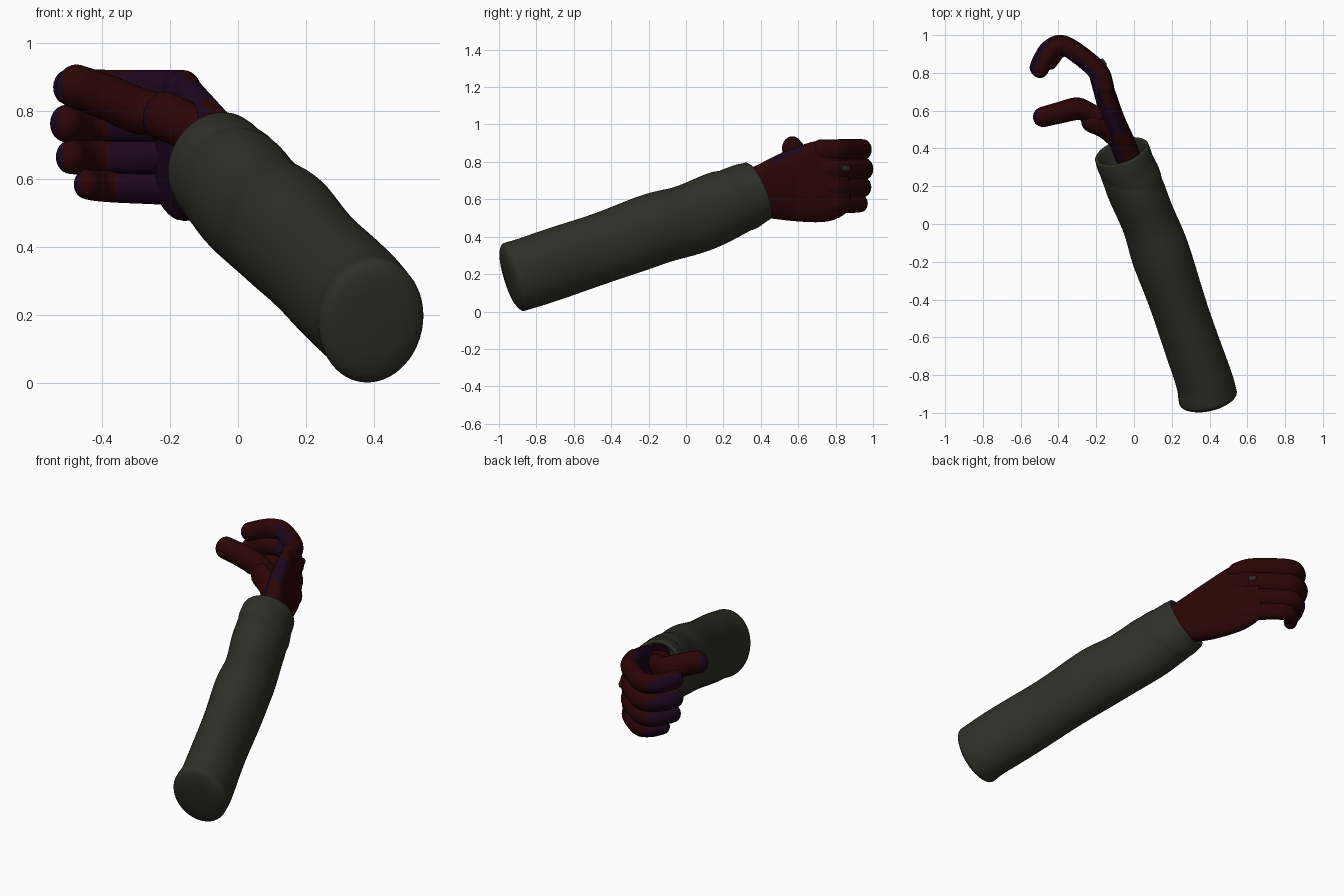
import bpy, bmesh, math
from mathutils import Vector

if "Cube" in bpy.data.objects:
    bpy.data.objects.remove(bpy.data.objects["Cube"])

Z = Vector((0, 0, 1))


def material(name, rgb):
    m = bpy.data.materials.new(name)
    m.diffuse_color = (*rgb, 1)
    m.use_nodes = True
    m.node_tree.nodes["Principled BSDF"].inputs["Base Color"].default_value = m.diffuse_color
    return m


OLIVE = material("dark olive cloth", (0.029, 0.029, 0.022))
RED = material("dark red glove", (0.024, 0.0015, 0.0014))
PURPLE = material("dark purple glove", (0.0125, 0.002, 0.0135))


def spline(keys, steps):
    """Smooth path through (x, y, z, half_width, half_height) keys -> [(point, tangent, a, b)]."""
    k = [Vector(q) for q in keys]
    k = [k[0] * 2 - k[1]] + k + [k[-1] * 2 - k[-2]]
    out = []
    for i in range(1, len(k) - 2):
        p0, p1, p2, p3 = k[i - 1:i + 3]
        last = i == len(k) - 3
        for s in range(steps + (1 if last else 0)):
            t = s / steps
            out.append(0.5 * (2 * p1 + (p2 - p0) * t + (2 * p0 - 5 * p1 + 4 * p2 - p3) * t * t
                              + (3 * p1 - p0 - 3 * p2 + p3) * t ** 3))
    res = []
    for i, q in enumerate(out):
        d = out[min(i + 1, len(out) - 1)] - out[max(i - 1, 0)]
        res.append((Vector(q[:3]), Vector(d[:3]).normalized(), q[3], q[4]))
    return res


def round_ends(rings, n=6):
    """Add domed caps at both ends of a path."""
    def dome(ring, sign):
        p, t, a, b = ring
        r = min(a, b)
        angles = [math.pi / 2 * i / n for i in range(1, n)] + [1.54]
        return [(p + t * sign * r * math.sin(w), t, a * math.cos(w), b * math.cos(w)) for w in angles]
    return dome(rings[0], -1)[::-1] + rings + dome(rings[-1], 1)


def loft(name, rings, mats, sides=24, power=2.0, ripple=None, rule=None):
    bm = bmesh.new()
    loops = []
    for i, (p, t, a, b) in enumerate(rings):
        u = t.cross(Z).normalized()
        v = u.cross(t)
        row = []
        for j in range(sides):
            w = 2 * math.pi * j / sides
            c, s = math.cos(w), math.sin(w)
            c = math.copysign(abs(c) ** (2 / power), c)
            s = math.copysign(abs(s) ** (2 / power), s)
            k = 1 + (ripple(i, w) if ripple else 0)
            row.append(bm.verts.new(p + u * (a * c * k) + v * (b * s * k)))
        loops.append(row)
    for r0, r1 in zip(loops, loops[1:]):
        for j in range(sides):
            bm.faces.new((r0[j], r0[(j + 1) % sides], r1[(j + 1) % sides], r1[j]))
    bm.faces.new(loops[0][::-1])
    bm.faces.new(loops[-1])
    bmesh.ops.recalc_face_normals(bm, faces=bm.faces)
    for f in bm.faces:
        f.smooth = True
        if rule:
            f.material_index = 1 if rule(f.normal, f.calc_center_median()) else 0
    me = bpy.data.meshes.new(name)
    bm.to_mesh(me)
    bm.free()
    for m in mats:
        me.materials.append(m)
    ob = bpy.data.objects.new(name, me)
    bpy.context.collection.objects.link(ob)
    return ob


# Sleeve: creased oval tube with rounded closed end and hollow cuff
body = spline([
    (0.392, -0.92, 0.184, 0.156, 0.190), (0.363, -0.80, 0.222, 0.151, 0.190),
    (0.257, -0.50, 0.322, 0.146, 0.190), (0.157, -0.20, 0.430, 0.156, 0.191),
    (0.083, 0.0, 0.487, 0.148, 0.193), (0.005, 0.20, 0.566, 0.152, 0.188),
    (-0.037, 0.30, 0.608, 0.151, 0.180), (-0.065, 0.38, 0.643, 0.148, 0.166)], 9)
p, t, a, b = body[0]
cap = [(p - t * d, t, a * k, b * k) for d, k in
       ((0.036, 0.05), (0.034, 0.5), (0.028, 0.8), (0.018, 0.92), (0.008, 0.98))]
p, t, a, b = body[-1]
rim = [(p + t * d, t, a - e, b - e) for d, e in
       ((0.006, 0.006), (0.006, 0.014), (0.0, 0.02), (-0.06, 0.025), (-0.14, 0.03))]
first, count = len(cap), len(body)


def folds(i, w):
    f = (i - first) / count
    if not 0 < f < 1:
        return 0
    fade = math.sin(math.pi * min(1, f * 1.02)) ** 0.7
    diagonal = 0.022 * math.sin(26 * f + 1.3 * math.sin(w + 0.6) + w)
    cuff_fold = 0.03 * math.exp(-((f - 0.78 + 0.09 * math.cos(w - 0.4)) / 0.025) ** 2)
    return fade * (diagonal * (0.5 + 0.5 * f) - cuff_fold)


loft("sleeve", cap + body + rim, [OLIVE], sides=56, ripple=folds)

# Hand: red back, purple where the surface faces the palm side
GLOVE = [RED, PURPLE]


def palm_side(n, c):
    return n.x < (-0.25 if c.x > -0.38 and n.y < 0 else -0.45)


def palm_rule(n, c):
    return n.x < -0.35 or (n.z > 0.4 and 0.47 < c.y < 0.62)


palm = spline([
    (0.01, 0.24, 0.60, 0.065, 0.115), (-0.045, 0.39, 0.637, 0.068, 0.140),
    (-0.11, 0.55, 0.668, 0.062, 0.187), (-0.157, 0.70, 0.692, 0.056, 0.216),
    (-0.187, 0.79, 0.708, 0.050, 0.208), (-0.22, 0.855, 0.717, 0.030, 0.180)], 7)
loft("palm", palm, GLOVE, sides=40, power=2.5, rule=palm_rule)

# Fingers: one curled path, scaled and stacked in height; the tips of short ones open up
CURL = [(0.02, -0.08), (-0.005, 0.0), (-0.09, 0.08), (-0.195, 0.143),
        (-0.262, 0.118), (-0.30, 0.06), (-0.318, 0.018)]
for name, scale, z0, z1, r, lift in (("index_finger", 1.0, 0.860, 0.87, 0.052, 0.0),
                                     ("middle_finger", 1.02, 0.762, 0.763, 0.055, 0.01),
                                     ("ring_finger", 0.98, 0.664, 0.665, 0.050, 0.01),
                                     ("little_finger", 0.83, 0.570, 0.585, 0.044, 0.04)):
    keys = []
    for i, (dx, dy) in enumerate(CURL):
        f = i / (len(CURL) - 1)
        k = r * (1.06 - 0.14 * f)
        keys.append((-0.18 + dx * scale, 0.80 + dy * scale + lift * f * f,
                     z0 + (z1 - z0) * f, k * 0.95, k * 1.09))
    loft(name, round_ends(spline(keys, 6)), GLOVE, rule=palm_side)

# Thumb and its fleshy base
loft("thumb_base", round_ends(spline([
    (-0.08, 0.44, 0.70, 0.050, 0.065), (-0.15, 0.505, 0.755, 0.055, 0.07),
    (-0.222, 0.540, 0.787, 0.056, 0.072)], 6)), GLOVE, rule=lambda n, c: n.x < -0.75)
loft("thumb", round_ends(spline([
    (-0.20, 0.57, 0.79, 0.050, 0.058), (-0.25, 0.595, 0.793, 0.054, 0.064),
    (-0.305, 0.610, 0.805, 0.060, 0.068), (-0.39, 0.590, 0.842, 0.057, 0.066),
    (-0.48, 0.567, 0.874, 0.054, 0.064)], 6)), GLOVE, rule=lambda n, c: n.x < -0.6)

# Small grey patches between the knuckles, almost flush with the glove
for i, (x, y, z) in enumerate(((-0.178, 0.858, 0.765), (-0.172, 0.812, 0.572))):
    loft(f"knuckle_patch_{i + 1}", round_ends(spline([
        (x + 0.022, y - 0.014, z, 0.012, 0.016), (x + 0.009, y + 0.006, z, 0.012, 0.016)], 2), 3),
        [OLIVE], sides=10)
